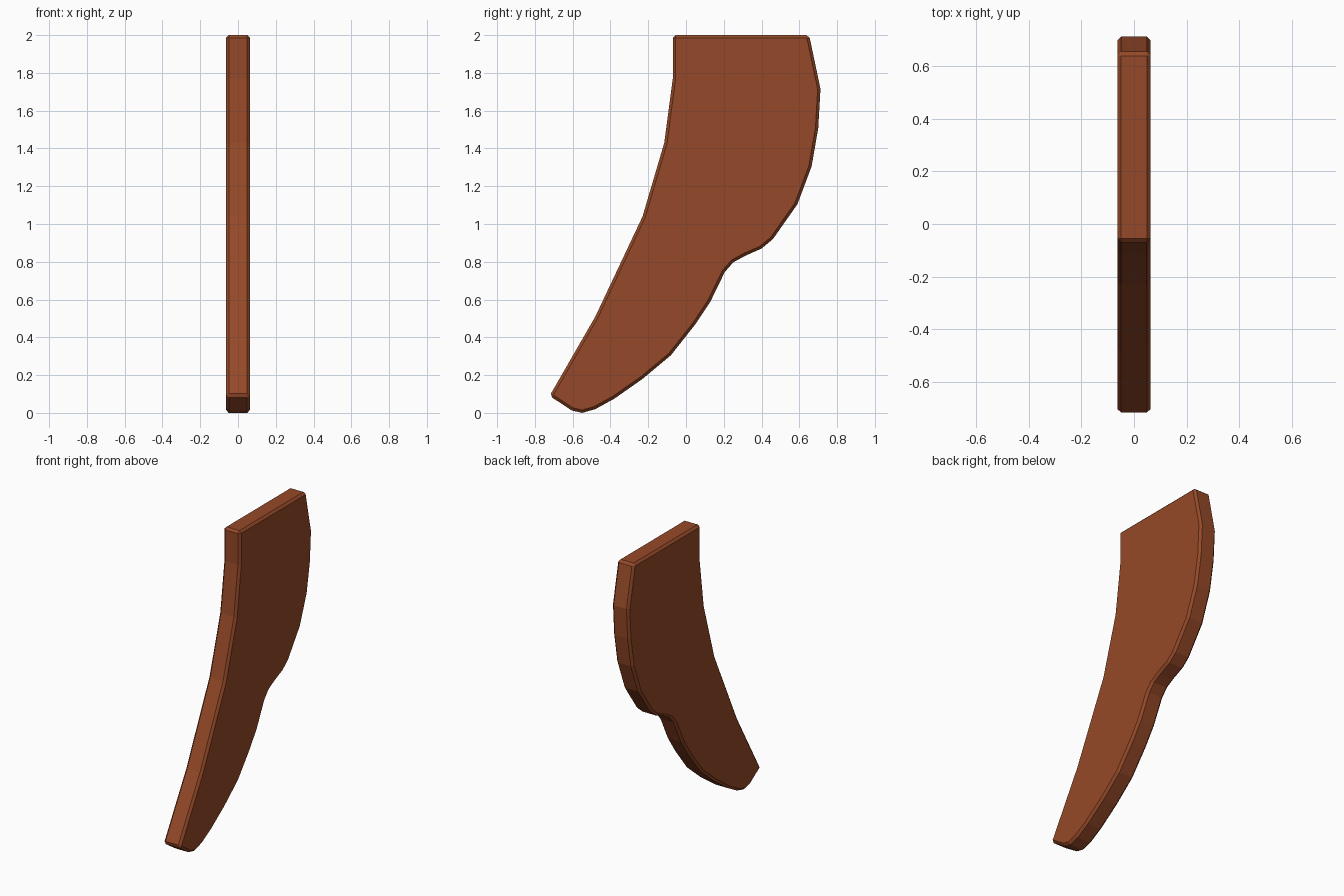
import bpy, bmesh

if "Cube" in bpy.data.objects:
    bpy.data.objects.remove(bpy.data.objects["Cube"])

# Side outline (y, z) of the curved blade
outline = [
    (-0.07, 2.0), (-0.07, 1.77), (-0.115, 1.43), (-0.23, 1.04), (-0.48, 0.51),
    (-0.722, 0.09), (-0.605, 0.013), (-0.55, 0.0), (-0.48, 0.02), (-0.38, 0.075),
    (-0.23, 0.18), (-0.08, 0.305), (0.05, 0.47), (0.127, 0.585), (0.205, 0.745),
    (0.25, 0.797), (0.31, 0.83), (0.40, 0.87), (0.46, 0.92), (0.59, 1.105),
    (0.665, 1.305), (0.70, 1.507), (0.712, 1.715), (0.652, 2.0),
]
HALF = 0.0635

# Brown material
brown = bpy.data.materials.new("brown")
brown.diffuse_color = (0.30, 0.066, 0.021, 1)
brown.use_nodes = True
brown.node_tree.nodes["Principled BSDF"].inputs["Base Color"].default_value = brown.diffuse_color

# Extrude the outline across x
bm = bmesh.new()
face = bm.faces.new([bm.verts.new((-HALF, y, z)) for y, z in outline])
ext = bmesh.ops.extrude_face_region(bm, geom=[face], use_keep_orig=True)
moved = [v for v in ext["geom"] if isinstance(v, bmesh.types.BMVert)]
bmesh.ops.translate(bm, verts=moved, vec=(2 * HALF, 0, 0))
bmesh.ops.recalc_face_normals(bm, faces=bm.faces)
mesh = bpy.data.meshes.new("curved_panel")
bm.to_mesh(mesh)
bm.free()
mesh.materials.append(brown)
panel = bpy.data.objects.new("curved_panel", mesh)
bpy.context.collection.objects.link(panel)

# Chamfer on the rims and sharp corners
bev = panel.modifiers.new("chamfer", 'BEVEL')
bev.width = 0.015
bev.segments = 1
bev.limit_method = 'ANGLE'
bev.angle_limit = 0.79
